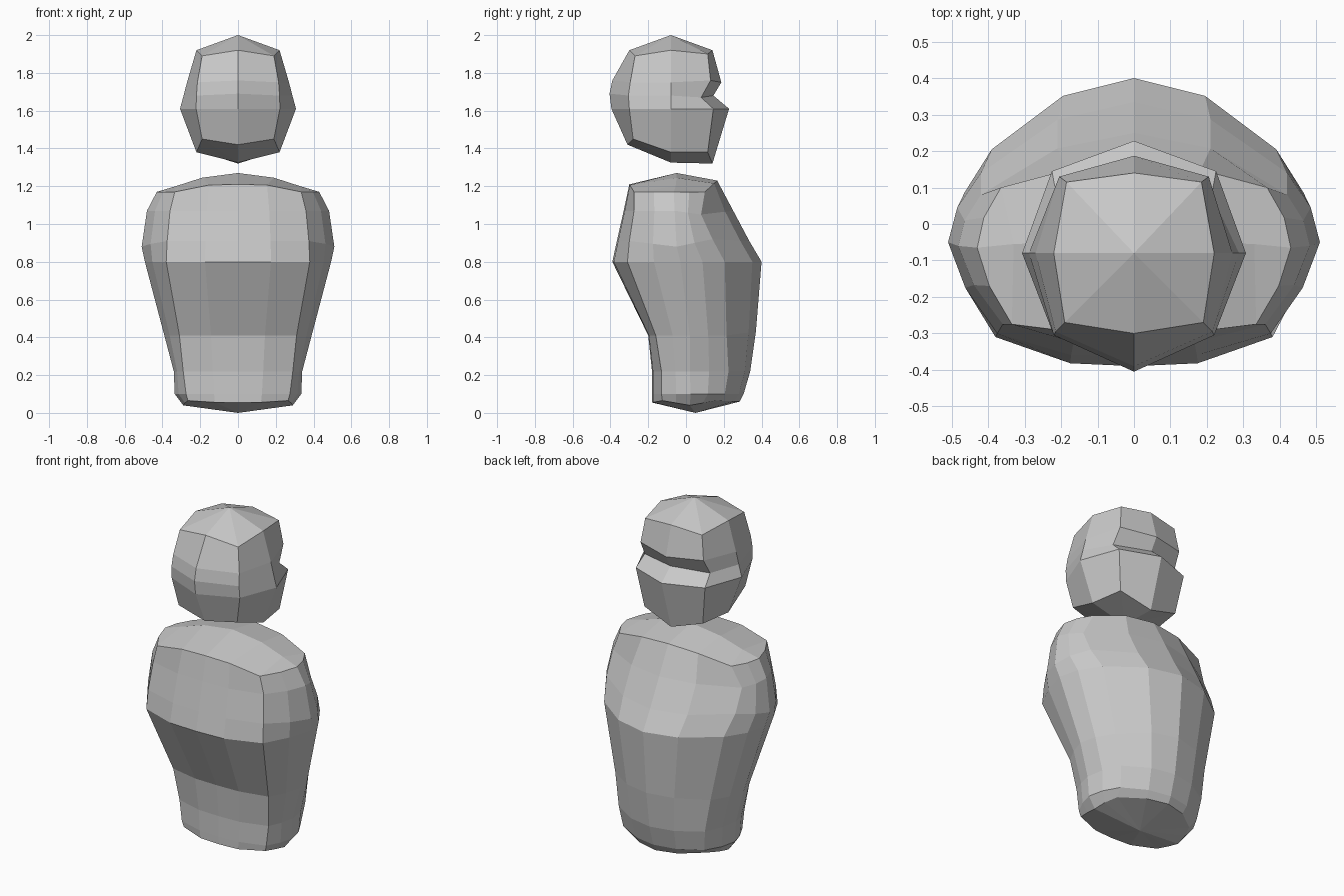
import bpy, bmesh

if "Cube" in bpy.data.objects:
    bpy.data.objects.remove(bpy.data.objects["Cube"])

gray = bpy.data.materials.new("plain_gray")
gray.diffuse_color = (0.58, 0.58, 0.58, 1)
gray.use_nodes = True
gray.node_tree.nodes["Principled BSDF"].inputs["Base Color"].default_value = gray.diffuse_color


def mix(a, b, t):
    return tuple(p + (q - p) * t for p, q in zip(a, b))


def half_ring(front, corner_f, side, corner_b, back, dense):
    """Right half of a ring, from front centre round to back centre."""
    f, b = (0, *front), (0, *back)
    if not dense:
        return [f, corner_f, side, corner_b, b]
    # Extra points round off the broad front, flank and back
    f1 = (corner_f[0] * 0.46, *mix(front, corner_f[1:], 0.1))
    b1 = (corner_b[0] * 0.5, *mix(back, corner_b[1:], 0.25))
    s1 = mix(corner_f, side, 0.5)
    s3 = mix(corner_b, side, 0.5)
    s1 = (mix(corner_f, side, 0.65)[0], *s1[1:])
    s3 = (mix(corner_b, side, 0.72)[0], *s3[1:])
    return [f, f1, corner_f, s1, side, s3, corner_b, b1, b]


def loft(name, halves, top_pole, bottom_pole):
    """Skin mirrored half rings, listed top to bottom, and close with poles."""
    bm = bmesh.new()
    rings = []
    for half in halves:
        full = half + [(-x, y, z) for x, y, z in half[-2:0:-1]]
        rings.append([bm.verts.new(p) for p in full])
    n = len(rings[0])
    for up, low in zip(rings, rings[1:]):
        for i in range(n):
            j = (i + 1) % n
            bm.faces.new((up[i], low[i], low[j], up[j]))
    for ring, pole in ((rings[0], top_pole), (rings[-1], bottom_pole)):
        if pole:
            tip = bm.verts.new(pole)
            for i in range(n):
                bm.faces.new((tip, ring[i], ring[(i + 1) % n]))
    bmesh.ops.remove_doubles(bm, verts=bm.verts, dist=0.0005)
    bmesh.ops.dissolve_degenerate(bm, edges=bm.edges, dist=0.0005)
    bmesh.ops.recalc_face_normals(bm, faces=bm.faces)
    mesh = bpy.data.meshes.new(name)
    bm.to_mesh(mesh)
    bm.free()
    mesh.materials.append(gray)
    obj = bpy.data.objects.new(name, mesh)
    bpy.context.collection.objects.link(obj)


# Head: faceted block with a notch across the back
head = [half_ring(*r, False) for r in (
    ((-.30, 1.92), (.19, -.27, 1.89), (.22, -.08, 1.92), (.185, .115, 1.90), (.14, 1.92)),
    ((-.39, 1.76), (.215, -.295, 1.75), (.27, -.08, 1.75), (.205, .13, 1.76), (.187, 1.75)),
    ((-.405, 1.69), (.22, -.305, 1.68), (.288, -.08, 1.68), (.213, .08, 1.67), (.145, 1.68)),
    ((-.395, 1.61), (.222, -.30, 1.61), (.307, -.08, 1.61), (.225, .145, 1.61), (.228, 1.61)),
    ((-.31, 1.42), (.19, -.28, 1.45), (.22, -.08, 1.38), (.19, .115, 1.38), (.14, 1.32)),
)]
loft("head", head, (0, -.08, 2.0), (0, -.08, 1.325))

# Torso: broad shoulders tapering to the hips
torso = [half_ring(*r, True) for r in (
    ((-.30, 1.21), (.335, -.275, 1.17), (.43, -.065, 1.17), (.365, .10, 1.17), (.165, 1.23)),
    ((-.33, 1.07), (.36, -.275, 1.07), (.482, -.06, 1.07), (.42, .08, 1.05), (.25, 1.07)),
    ((-.366, .91), (.375, -.30, .91), (.51, -.05, .88), (.42, .14, .92), (.335, .91)),
    ((-.39, .80), (.38, -.31, .80), (.493, -.03, .80), (.39, .205, .80), (.40, .80)),
    ((-.20, .41), (.31, -.16, .41), (.39, .02, .41), (.31, .215, .41), (.37, .43)),
    ((-.18, .22), (.29, -.13, .22), (.34, .02, .22), (.28, .225, .22), (.34, .22)),
    ((-.18, .10), (.275, -.13, .10), (.335, .025, .10), (.265, .205, .10), (.305, .10)),
    ((-.18, .055), (.265, -.125, .065), (.29, .02, .04), (.25, .16, .065), (.285, .06)),
)]
# Shoulder ridge: the front and back slopes meet on one line
end = torso[0][4]
front = [(0, -.05, 1.27), (.19, -.05, 1.245), (.33, -.055, 1.20)]
ridge = front + [end] * 3 + front[::-1]
loft("torso", [ridge] + torso, None, (0, .05, .0))
